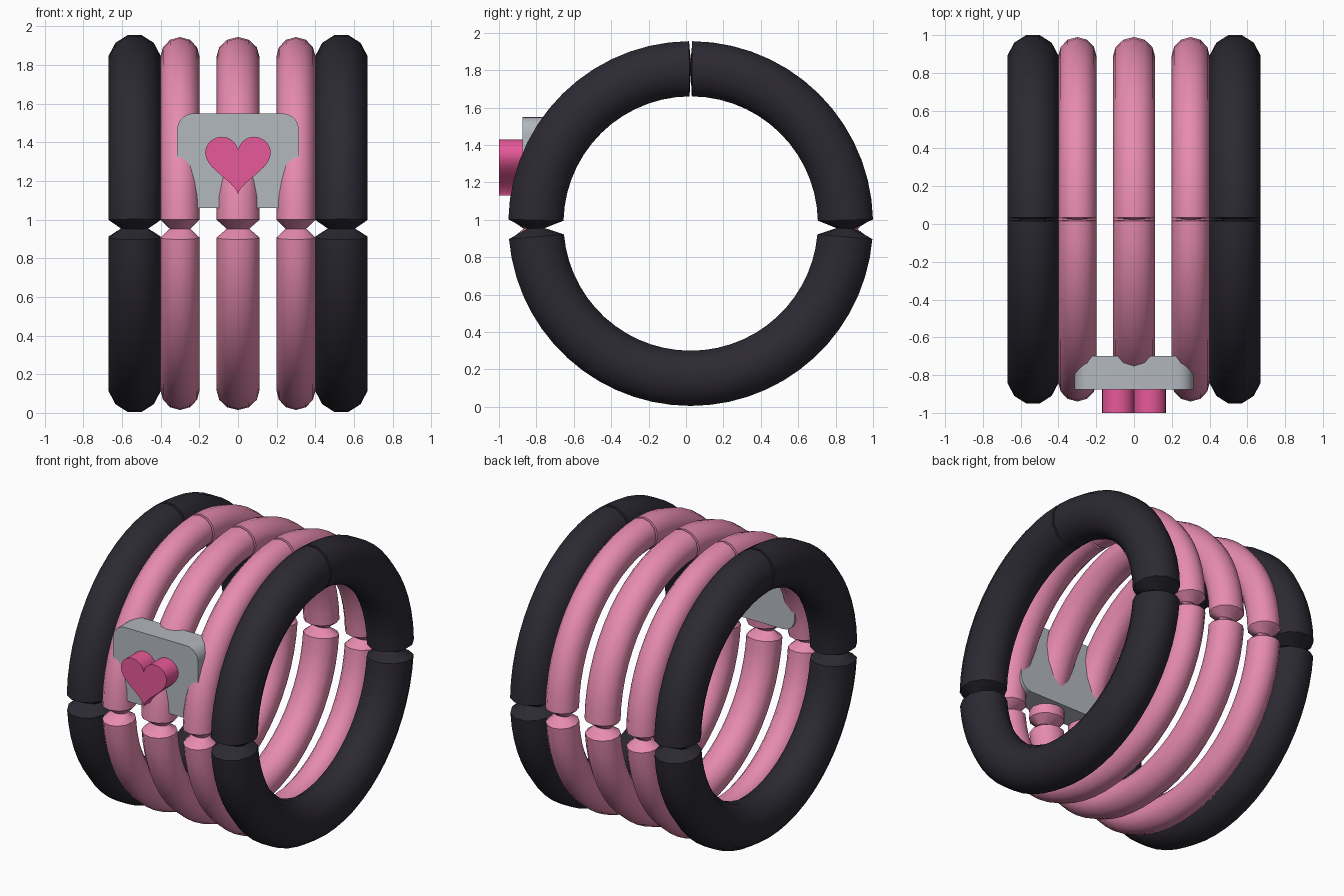
import bpy, bmesh, math

if "Cube" in bpy.data.objects:
    bpy.data.objects.remove(bpy.data.objects["Cube"])

CY, CZ = 0.025, 0.98          # shared ring axis (runs along x)
SIDES = 12


def material(name, rgb):
    m = bpy.data.materials.new(name)
    m.diffuse_color = (*rgb, 1)
    m.use_nodes = True
    m.node_tree.nodes["Principled BSDF"].inputs["Base Color"].default_value = m.diffuse_color
    return m


BLACK = material("black", (0.025, 0.022, 0.032))
PINK = material("pink", (0.80, 0.26, 0.43))
HOT = material("hot_pink", (0.80, 0.10, 0.32))
STEEL = material("pale_grey", (0.45, 0.48, 0.52))


def finish(name, bm, mat, angle):
    bmesh.ops.recalc_face_normals(bm, faces=bm.faces)
    me = bpy.data.meshes.new(name)
    bm.to_mesh(me)
    bm.free()
    ob = bpy.data.objects.new(name, me)
    bpy.context.collection.objects.link(ob)
    me.materials.append(mat)
    bpy.ops.object.select_all(action='DESELECT')
    ob.select_set(True)
    bpy.context.view_layer.objects.active = ob
    bpy.ops.object.shade_smooth_by_angle(angle=math.radians(angle))
    return ob


def stations():
    """(angle, axial scale, radial scale, twist) around the ring."""
    front, back, gap = -1.8, 181.8, 3.1
    out = [(front, 0.52, 0.32, 30)]
    # upper half, with a hairline slit at the crown
    n = 14
    a0, a1 = front + gap, 89.5
    out += [(a0 + (a1 - a0) * i / n, 1, 1, 0) for i in range(n + 1)]
    out.append((90, 0.25, 0.2, 0))
    a0, a1 = 90.5, back - gap
    out += [(a0 + (a1 - a0) * i / n, 1, 1, 0) for i in range(n + 1)]
    # twisted pinch, then lower half
    out.append((back, 0.52, 0.32, 30))
    a0, a1 = back + gap, 360 + front - gap
    out += [(a0 + (a1 - a0) * i / 28, 1, 1, 60) for i in range(29)]
    return out


def ring(name, x, big, axial, radial, mat, phase):
    bm = bmesh.new()
    loops = []
    for ang, sa, sr, twist in stations():
        t = math.radians(ang)
        loop = []
        for k in range(SIDES):
            p = math.radians(360 * k / SIDES + phase + twist)
            r = big + radial * sr * math.sin(p)
            loop.append(bm.verts.new((x + axial * sa * math.cos(p),
                                      CY - r * math.cos(t), CZ + r * math.sin(t))))
        loops.append(loop)
    for i, a in enumerate(loops):
        b = loops[(i + 1) % len(loops)]
        for k in range(SIDES):
            j = (k + 1) % SIDES
            bm.faces.new((a[k], a[j], b[j], b[k]))
    return finish(name, bm, mat, 40)


def prism(name, outline, y0, y1, mat, angle):
    bm = bmesh.new()
    f = bm.faces.new([bm.verts.new((x, y0, z)) for x, z in outline])
    ext = bmesh.ops.extrude_face_region(bm, geom=[f])
    vs = [g for g in ext["geom"] if isinstance(g, bmesh.types.BMVert)]
    bmesh.ops.translate(bm, verts=vs, vec=(0, y1 - y0, 0))
    return finish(name, bm, mat, angle)


# Rings: thick black outer pair, slimmer pink inner three
k15 = 1 / math.cos(math.radians(15))
for side, s in (("left", -1), ("right", 1)):
    ring(f"outer_ring_{side}", s * 0.535, 0.8275, 0.135 * k15, 0.1475 * k15, BLACK, 15)
    ring(f"inner_ring_{side}", s * 0.30, 0.86, 0.102, 0.105, PINK, 0)
ring("middle_ring", 0, 0.86, 0.112, 0.105, PINK, 0)

# Plate with rounded corners
W, Z0, Z1, R = 0.315, 1.06, 1.55, 0.085
plate = []
for cx, cz, start in ((W - R, Z1 - R, 0), (R - W, Z1 - R, 90),
                      (R - W, Z0 + R, 180), (W - R, Z0 + R, 270)):
    for i in range(6):
        a = math.radians(start + 18 * i)
        plate.append((cx + R * math.cos(a), cz + R * math.sin(a)))
prism("plate", plate, -0.875, -0.70, STEEL, 40)

# Heart on the plate
heart = []
for i in range(48):
    t = 2 * math.pi * i / 48
    hx = 16 * math.sin(t) ** 3
    hz = 13 * math.cos(t) - 5 * math.cos(2 * t) - 2 * math.cos(3 * t) - math.cos(4 * t)
    heart.append((hx * 0.17 / 16, 1.13 + (hz + 17) * 0.30 / 29))
prism("heart", heart, -1.0, -0.86, HOT, 40)
